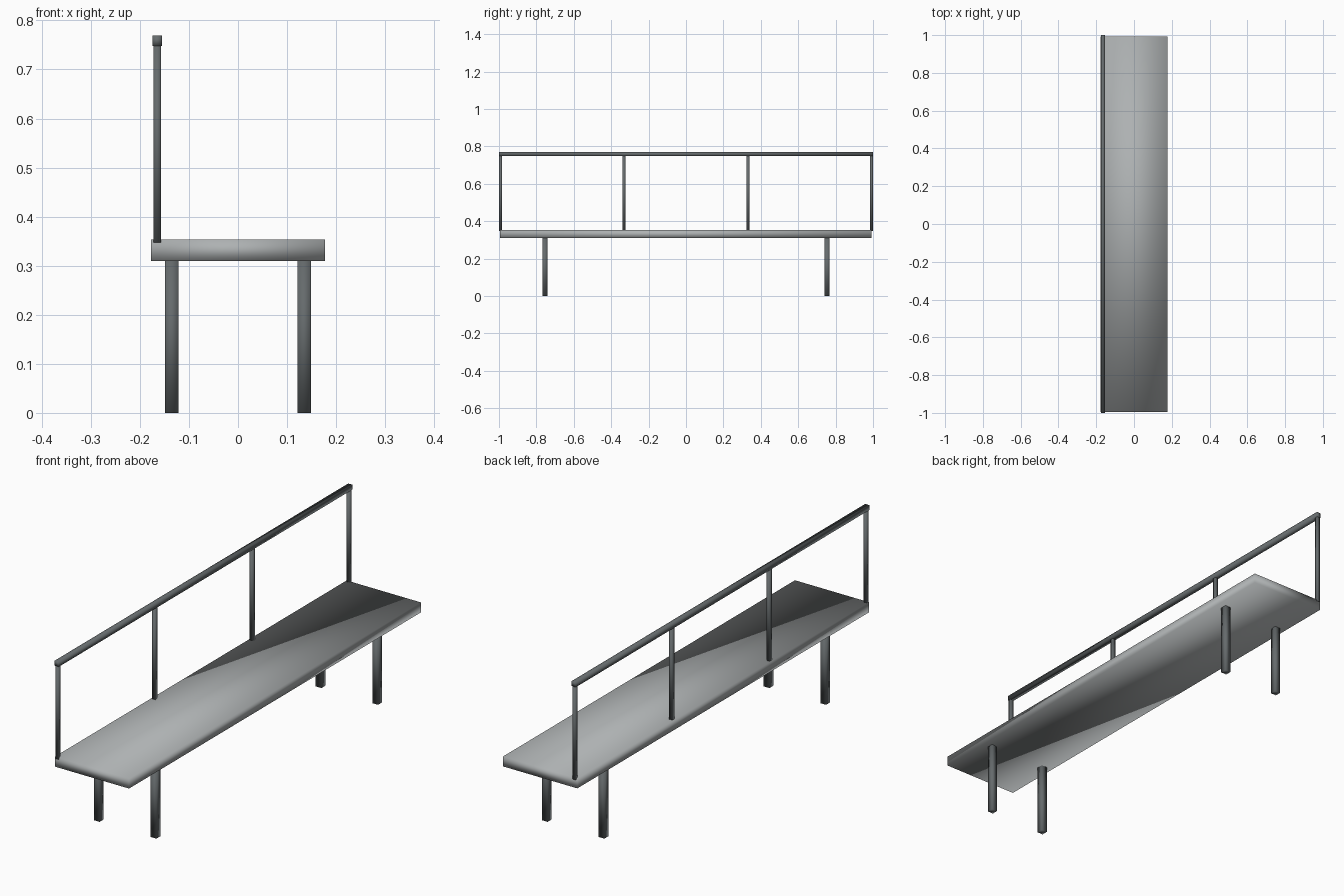
import bpy

cube = bpy.data.objects.get("Cube")
if cube:
    bpy.data.objects.remove(cube, do_unlink=True)


def material(name, rgb):
    mat = bpy.data.materials.new(name)
    mat.use_nodes = True
    colour = (*rgb, 1.0)
    mat.diffuse_color = colour
    for node in mat.node_tree.nodes:
        if node.type == 'BSDF_PRINCIPLED':
            node.inputs["Base Color"].default_value = colour
    return mat


light_grey = material("light_grey", (0.42, 0.44, 0.445))
dark_grey = material("dark_grey", (0.13, 0.145, 0.15))


def bar(name, low, high, mat):
    """Softly shaded box between two opposite corners."""
    centre = [(a + b) / 2 for a, b in zip(low, high)]
    size = [b - a for a, b in zip(low, high)]
    bpy.ops.mesh.primitive_cube_add(size=1, location=centre)
    ob = bpy.context.object
    ob.name = name
    ob.scale = size
    bpy.ops.object.transform_apply(location=False, rotation=False, scale=True)
    bpy.ops.object.shade_smooth()
    ob.data.materials.append(mat)
    return ob


# Seat slab
SEAT_BOTTOM, SEAT_TOP = 0.31, 0.353
bar("seat", (-0.177, -0.995, SEAT_BOTTOM), (0.177, 0.993, SEAT_TOP), light_grey)

# Four square legs
LEG = 0.0135
for side, x in (("right", -0.135), ("left", 0.135)):
    for end, y in (("front", -0.755), ("back", 0.755)):
        bar(f"{end}_{side}_leg", (x - LEG, y - LEG, 0),
            (x + LEG, y + LEG, SEAT_BOTTOM), dark_grey)

# Backrest: top rail on four thin posts
RAIL_X, RAIL, POST = -0.1645, 0.01, 0.0075
bar("back_rail", (RAIL_X - RAIL, -1, 0.748), (RAIL_X + RAIL, 1, 0.769), dark_grey)
for i, y in enumerate((-0.991, -0.332, 0.332, 0.991)):
    bar(f"back_post_{i + 1}", (RAIL_X - POST, y - POST, 0.347),
        (RAIL_X + POST, y + POST, 0.755), dark_grey)
